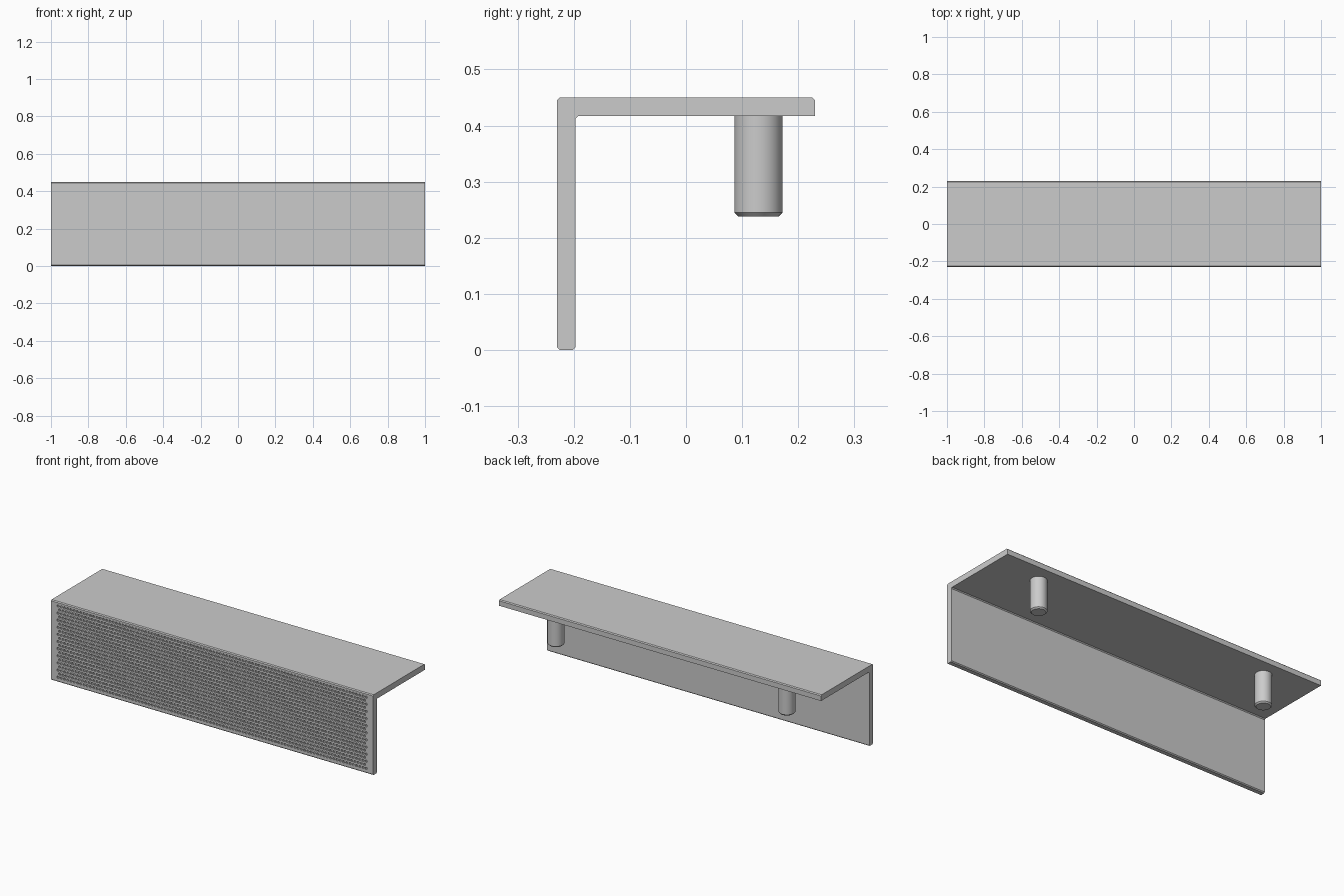
import bpy, bmesh, math
from mathutils import Vector

if "Cube" in bpy.data.objects:
    bpy.data.objects.remove(bpy.data.objects["Cube"])

YF, YB, H, T, B = -0.23, 0.23, 0.45, 0.033, 0.005
GX, GZ0, GZ1, DEPTH = 0.967, 0.017, 0.437, 0.008


def finish(bm, name):
    me = bpy.data.meshes.new(name)
    bm.to_mesh(me)
    bm.free()
    ob = bpy.data.objects.new(name, me)
    bpy.context.collection.objects.link(ob)
    return ob


# L-shaped body: softened profile extruded along x, front face pocketed for the grille
bm = bmesh.new()
yi, zi = YF + T, H - T
profile = [(YF, B), (YF + B, 0), (yi - B, 0), (yi, B), (yi, zi - B), (yi + B, zi),
           (YB, zi), (YB, H - B), (YB - B, H), (YF + B, H), (YF, H - B)]
face = bm.faces.new([bm.verts.new((-1, y, z)) for y, z in profile])
ext = bmesh.ops.extrude_face_region(bm, geom=[face])
bmesh.ops.translate(bm, vec=(2, 0, 0),
                    verts=[g for g in ext["geom"] if isinstance(g, bmesh.types.BMVert)])
bmesh.ops.recalc_face_normals(bm, faces=bm.faces)
front = next(f for f in bm.faces if f.normal.y < -0.99 and f.calc_center_median().y < YF + 0.001)
bmesh.ops.inset_individual(bm, faces=[front], thickness=0.01)
for v in front.verts:
    v.co.x = math.copysign(GX, v.co.x)
    v.co.z = GZ0 if v.co.z < H / 2 else GZ1
bmesh.ops.inset_individual(bm, faces=[front], thickness=0.0001)
for v in front.verts:
    v.co.y += DEPTH
finish(bm, "bracket_body")

# Perforated grille sheet: staggered rows of small round holes, flush with the front
bm = bmesh.new()
rows, cols, sides = 21, 96, 8
ch, cw = (GZ1 - GZ0) / rows, 2 * GX / cols
r = 0.0068


def add_face(points):
    bm.faces.new([bm.verts.new(p) for p in points])


def hole_cell(cx, cz):
    def ring(kind, y):
        out = []
        for k in range(sides):
            a = 2 * math.pi * k / sides
            c, s = math.cos(a), math.sin(a)
            if kind == "hole":
                dx, dz = r * c, r * s
            else:
                m = max(abs(c), abs(s))
                dx, dz = c / m * cw / 2, s / m * ch / 2
            out.append(bm.verts.new((cx + dx, y, cz + dz)))
        return out
    outer, lip, deep = ring("cell", YF), ring("hole", YF), ring("hole", YF + DEPTH)
    for k in range(sides):
        n = (k + 1) % sides
        bm.faces.new((outer[k], outer[n], lip[n], lip[k]))
        bm.faces.new((lip[k], lip[n], deep[n], deep[k]))


for j in range(rows):
    z = GZ0 + ch * (j + 0.5)
    odd = j % 2
    for i in range(cols - odd):
        hole_cell(-GX + cw * (i + 0.5 + odd / 2), z)
    if odd:  # solid half cells close the ends of staggered rows
        for x0 in (-GX, GX - cw / 2):
            x1 = x0 + cw / 2
            add_face([(x0, YF, z - ch / 2), (x1, YF, z - ch / 2),
                      (x1, YF, z + ch / 2), (x0, YF, z + ch / 2)])
bmesh.ops.remove_doubles(bm, verts=bm.verts, dist=0.00005)
finish(bm, "front_grille")

# Two mounting pegs under the top plate, chamfered at the lower end
for side, x in (("left", -0.717), ("right", 0.717)):
    bm = bmesh.new()
    n = 32
    rings = []
    for rad, z in ((0.036, 0.238), (0.043, 0.245), (0.043, zi + 0.003)):
        rings.append([bm.verts.new((x + rad * math.cos(2 * math.pi * k / n),
                                    0.129 + rad * math.sin(2 * math.pi * k / n), z))
                      for k in range(n)])
    bm.faces.new(rings[0][::-1])
    bm.faces.new(rings[-1])
    for a, b in zip(rings, rings[1:]):
        for k in range(n):
            m = (k + 1) % n
            bm.faces.new((a[k], a[m], b[m], b[k]))
    peg = finish(bm, side + "_peg")
    bpy.ops.object.select_all(action='DESELECT')
    peg.select_set(True)
    bpy.context.view_layer.objects.active = peg
    bpy.ops.object.shade_smooth_by_angle(angle=math.radians(30))
